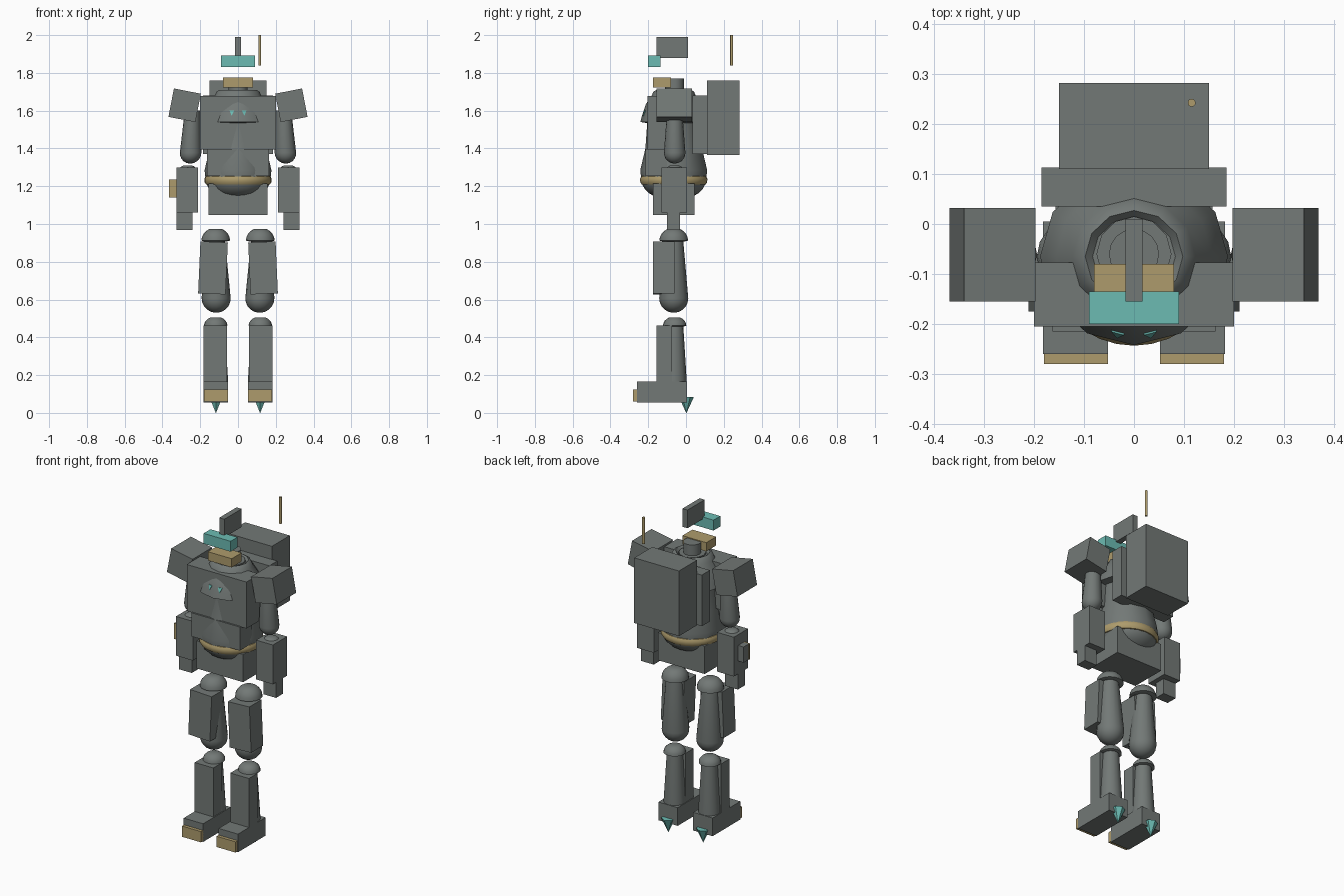
import bpy
import math
from mathutils import Matrix

if "Cube" in bpy.data.objects:
    bpy.data.objects.remove(bpy.data.objects["Cube"])


def material(name, color):
    m = bpy.data.materials.new(name)
    m.diffuse_color = (*color, 1)
    m.use_nodes = True
    m.node_tree.nodes["Principled BSDF"].inputs["Base Color"].default_value = m.diffuse_color
    return m


GREY = material("gunmetal grey", (0.17, 0.19, 0.182))
BRASS = material("brass", (0.42, 0.33, 0.15))
TEAL = material("glowing teal", (0.15, 0.50, 0.45))


def make(name, verts, faces, mat, smooth=False):
    me = bpy.data.meshes.new(name)
    me.from_pydata(verts, [], faces)
    me.materials.append(mat)
    if smooth:
        for p in me.polygons:
            p.use_smooth = True
        me.set_sharp_from_angle(angle=math.radians(40))
    ob = bpy.data.objects.new(name, me)
    bpy.context.collection.objects.link(ob)
    return ob


def box(name, x, y, z, mat=GREY, tilt=0):
    """Box from (min, max) ranges, tilted about its own centre in the x-z plane."""
    c = [(a + b) / 2 for a, b in (x, y, z)]
    h = [(b - a) / 2 for a, b in (x, y, z)]
    verts = [(i * h[0], j * h[1], k * h[2])
             for i in (-1, 1) for j in (-1, 1) for k in (-1, 1)]
    faces = [(0, 1, 3, 2), (4, 6, 7, 5), (0, 4, 5, 1),
             (2, 3, 7, 6), (0, 2, 6, 4), (1, 5, 7, 3)]
    ob = make(name, verts, faces, mat)
    ob.matrix_world = Matrix.Translation(c) @ Matrix.Rotation(math.radians(tilt), 4, 'Y')
    return ob


def turned(name, x, y, profile, mat=GREY, sides=16, lean=0.0):
    """Revolve a (radius, height) profile, listed bottom to top, about a vertical axis."""
    z0 = profile[0][1]
    verts, faces = [], []
    for r, z in profile:
        for i in range(sides):
            a = 2 * math.pi * i / sides - math.pi / 2
            verts.append((x + lean * (z - z0) + r * math.cos(a), y + r * math.sin(a), z))
    for k in range(len(profile) - 1):
        for i in range(sides):
            j = (i + 1) % sides
            a, b = k * sides, (k + 1) * sides
            faces.append((a + i, a + j, b + j, b + i))
    n = len(verts)
    faces.append(tuple(reversed(range(sides))))
    faces.append(tuple(range(n - sides, n)))
    return make(name, verts, faces, mat, True)


def limb(name, x, y, z_bottom, r_bottom, z_top, r_top, lean=0.0):
    """Tapered limb with a ball-shaped lower end."""
    ball = []
    for i in range(6):
        a = math.radians(5 + 17 * i)
        ball.append((r_bottom * math.sin(a), z_bottom + r_bottom * (1 - math.cos(a))))
    return turned(name, x, y, ball + [(r_top, z_top)], lean=lean)


def dome(name, x, y, z, r, h):
    """Joint cap with a flat top."""
    pts = [(r * math.cos(math.radians(a)), z + h * math.sin(math.radians(a)) / 0.9)
           for a in (0, 16, 32, 48, 64)]
    return turned(name, x, y, [(r * 0.8, z - 0.004)] + pts)


CY = -0.065  # axis of the body

# Head fittings
box("visor", (-0.09, 0.09), (-0.2, -0.135), (1.83, 1.893), TEAL)
box("crest", (-0.017, 0.017), (-0.155, 0.01), (1.88, 1.99))
box("chin_guard", (-0.08, 0.08), (-0.175, -0.08), (1.722, 1.775), BRASS)
turned("antenna", 0.115, 0.242, [(0.008, 1.84), (0.008, 2.0)], BRASS, 10)

# Neck and torso core
turned("neck", 0, -0.06, [(0.05, 1.66), (0.05, 1.77)])
turned("neck_collar", 0, -0.06, [(0.075, 1.66), (0.075, 1.705)], sides=12)
CHEST = [(0.145, 1.535), (0.177, 1.54), (0.166, 1.58), (0.147, 1.635), (0.116, 1.68),
         (0.108, 1.70), (0.092, 1.71), (0.078, 1.695)]
torso = turned("chest_core", 0, CY, CHEST, sides=12)
for v in torso.data.vertices:
    v.co.x *= 1.06
turned("waist_core", 0, CY, [(0.172, 1.24), (0.177, 1.285), (0.15, 1.40), (0.14, 1.54)], sides=12)

# Teal chest slits laid on the sloping front facets
for s in (-1, 1):
    pts = [(0.018, 1.575), (0.045, 1.605), (0.018, 1.605)]
    pts = [(0.045, 1.602), (0.02, 1.602), (0.034, 1.572)]
    verts = []
    for lift in (-0.003, 0.004):
        for x, z in pts:
            r = 0.166 - (z - 1.58) * 0.345
            verts.append((s * x, CY - r + 0.268 * x - lift, z))
    faces = [(0, 1, 2), (5, 4, 3), (0, 3, 4, 1), (1, 4, 5, 2), (2, 5, 3, 0)]
    if s > 0:
        faces = [f[::-1] for f in faces]
    make("chest_slit", verts, faces, TEAL)

# Armour plates and pack
box("chest_plate", (-0.2, 0.2), (-0.205, -0.077), (1.395, 1.677))
box("belly_plate", (-0.163, 0.163), (-0.215, -0.1), (1.255, 1.398))
box("back_plate", (-0.185, 0.185), (0.035, 0.113), (1.37, 1.68))
box("backpack", (-0.15, 0.15), (0.11, 0.282), (1.365, 1.76))

# Belt and pelvis
turned("belt", 0, CY, [(0.158, 1.207), (0.17, 1.21), (0.177, 1.222), (0.178, 1.24),
                       (0.172, 1.252), (0.16, 1.257)], BRASS, 32)
turned("pelvis_core", 0, CY,
       [(0.17 * math.sin(math.radians(a)), 1.23 - 0.105 * math.cos(math.radians(a)))
        for a in (5, 20, 35, 50, 65, 80, 90)], sides=20)
box("hip_block", (-0.157, 0.157), (-0.175, 0.045), (1.047, 1.215))


def span(s, a, b):
    return tuple(sorted((s * a, s * b)))


for s, side in ((-1, "left"), (1, "right")):
    # Arms
    box(side + "_shoulder_pad", span(s, 0.21, 0.355), (-0.155, 0.032), (1.552, 1.705), tilt=-11 * s)
    limb(side + "_upper_arm", s * 0.253, -0.06, 1.32, 0.057, 1.6, 0.04, -0.04 * s)
    dome(side + "_elbow_cap", s * 0.266, -0.06, 1.285, 0.046, 0.026)
    limb(side + "_forearm", s * 0.262, -0.06, 1.055, 0.05, 1.29, 0.035)
    box(side + "_bracer", span(s, 0.212, 0.325), (-0.13, 0.006), (1.062, 1.30))
    box(side + "_hand", span(s, 0.24, 0.325), (-0.1, -0.033), (0.968, 1.075))

    # Thighs
    dome(side + "_hip_cap", s * 0.118, CY, 0.912, 0.076, 0.062)
    limb(side + "_thigh", s * 0.115, CY, 0.53, 0.077, 0.915, 0.05, 0.01 * s)
    box(side + "_thigh_plate", span(s, 0.06, 0.205), (-0.175, -0.06), (0.63, 0.905), tilt=-2.5 * s)

    # Shins and feet
    dome(side + "_knee_cap", s * 0.118, -0.06, 0.462, 0.062, 0.044)
    turned(side + "_shin", s * 0.116, -0.06, [(0.063, 0.1), (0.063, 0.18), (0.045, 0.47)])
    box(side + "_shin_plate", span(s, 0.057, 0.182), (-0.155, -0.075), (0.14, 0.462))
    box(side + "_foot", span(s, 0.052, 0.182), (-0.26, 0.005), (0.055, 0.165))
    box(side + "_toe_cap", span(s, 0.052, 0.18), (-0.28, -0.258), (0.06, 0.125), BRASS)
    turned(side + "_heel_spike", s * 0.117, 0.002, [(0.001, 0.0), (0.04, 0.085)], TEAL, 6)

# Wrist device on one arm
box("wrist_device", (-0.362, -0.322), (-0.085, -0.035), (1.14, 1.235))
box("wrist_device_face", (-0.365, -0.325), (-0.094, -0.084), (1.14, 1.235), BRASS)
